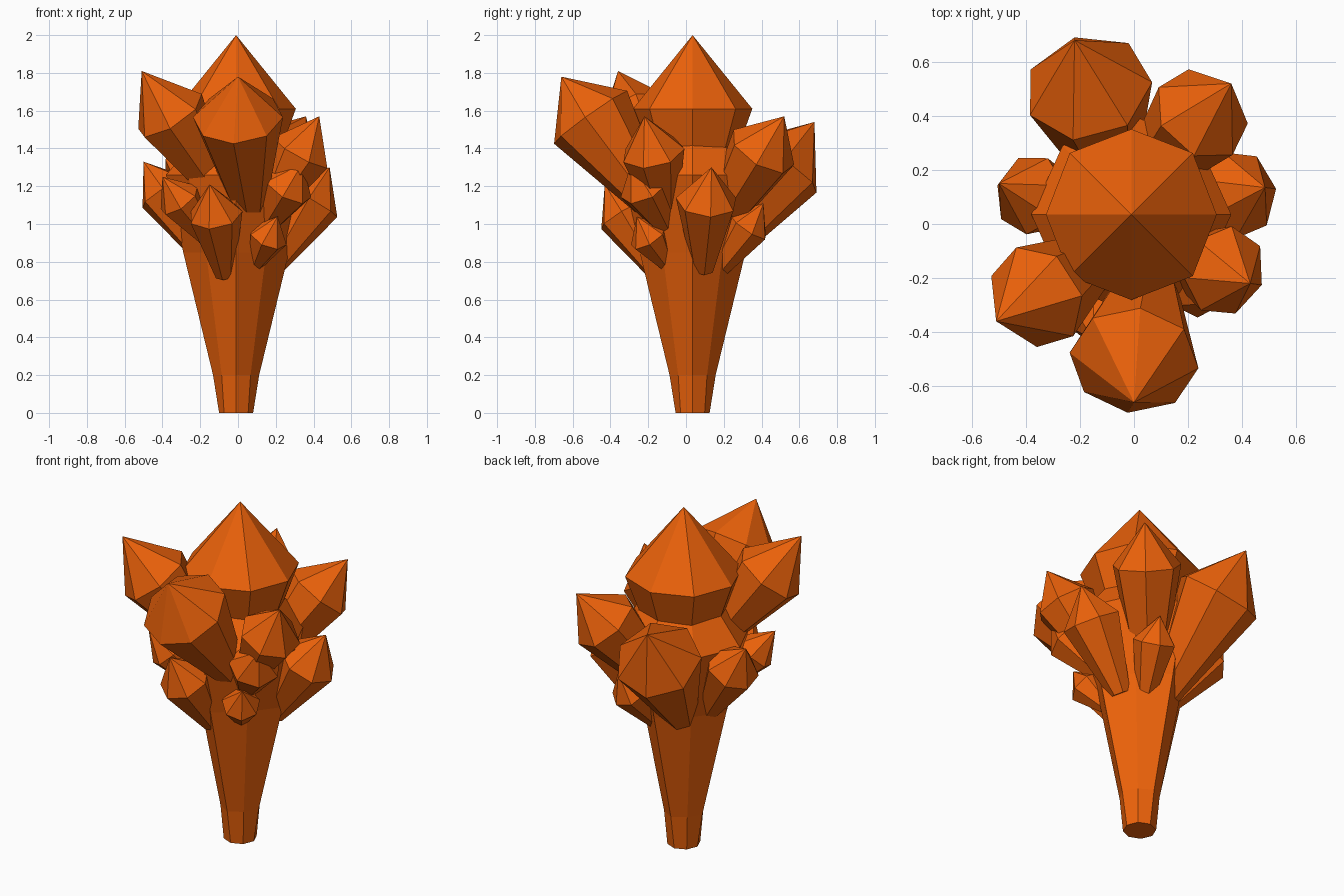
import bpy, bmesh, math
from mathutils import Vector

if "Cube" in bpy.data.objects:
    bpy.data.objects.remove(bpy.data.objects["Cube"])

orange = bpy.data.materials.new("orange_crystal")
orange.diffuse_color = (0.83, 0.12, 0.003, 1)
orange.use_nodes = True
orange.node_tree.nodes["Principled BSDF"].inputs["Base Color"].default_value = orange.diffuse_color


def lathe(name, sides, rings, apex, frame):
    """Flat-faced crystal: stacked rings (centre, even radius, odd radius) closed by a point."""
    right, up = frame
    bm = bmesh.new()
    loops = []
    for centre, even, odd in rings:
        loop = []
        for i in range(sides):
            a = 2 * math.pi * i / sides
            r = odd if i % 2 else even
            loop.append(bm.verts.new(centre + r * (right * math.sin(a) - up * math.cos(a))))
        loops.append(loop)
    tip = bm.verts.new(apex)
    bm.faces.new(loops[0])
    for i in range(sides):
        j = (i + 1) % sides
        for low, high in zip(loops, loops[1:]):
            bm.faces.new((low[i], low[j], high[j], high[i]))
        bm.faces.new((loops[-1][i], loops[-1][j], tip))
    bmesh.ops.recalc_face_normals(bm, faces=bm.faces)
    mesh = bpy.data.meshes.new(name)
    bm.to_mesh(mesh)
    bm.free()
    mesh.materials.append(orange)
    bpy.context.collection.objects.link(bpy.data.objects.new(name, mesh))


def upright(name, profile, apex_z):
    c = Vector((-0.01, 0.035, 0))
    rings = [(c + Vector((0, 0, z)), even, odd) for z, even, odd in profile]
    lathe(name, 8, rings, c + Vector((0, 0, apex_z)), (Vector((1, 0, 0)), Vector((0, 1, 0))))


def shard(name, base, centre, tip, radius, sides=7, taper=0.36):
    base, centre, tip = Vector(base), Vector(centre), Vector(tip)
    axis = (tip - base).normalized()
    right = Vector((0, 0, 1)).cross(axis).normalized()
    rings = [(base, radius * taper, radius * taper), (centre, radius, radius)]
    lathe(name, sides, rings, tip, (right, axis.cross(right)))


# Trunk with pinched diagonal corners, and the large crystal on top of it
upright("trunk", [(0, 0.09, 0.09), (0.2, 0.122, 0.108), (0.85, 0.28, 0.225), (1.26, 0.37, 0.36)], 1.72)
upright("top_crystal", [(1.15, 0.15, 0.15), (1.61, 0.316, 0.322)], 2.0)

# Leaning crystals: base, widest point, tip, radius, optional side count and taper
shards = {
    "front_large": ((0.06, -0.16, 1.08), (0, -0.505, 1.565), (0, -0.66, 1.78), 0.24, 8),
    "back_large": ((-0.08, 0.16, 0.82), (-0.17, 0.505, 1.31), (-0.22, 0.68, 1.54), 0.24),
    "left_front_upper": ((-0.09, -0.09, 1.15), (-0.36, -0.27, 1.58), (-0.51, -0.36, 1.81), 0.20),
    "right_front_upper": ((0.13, -0.11, 1.02), (0.335, -0.175, 1.38), (0.43, -0.22, 1.57), 0.17),
    "right_back_upper": ((0.04, 0.17, 1.0), (0.25, 0.405, 1.39), (0.36, 0.52, 1.57), 0.19, 7, 0.5),
    "right_middle": ((0.17, 0.09, 0.76), (0.385, 0.11, 1.12), (0.485, 0.135, 1.30), 0.165),
    "left_middle": ((-0.18, 0.06, 0.83), (-0.385, 0.11, 1.17), (-0.5, 0.15, 1.33), 0.15),
    "front_lower": ((-0.07, -0.14, 0.73), (-0.12, -0.33, 1.05), (-0.15, -0.43, 1.21), 0.145),
    "left_front_small": ((-0.14, -0.09, 0.9), (-0.31, -0.2, 1.13), (-0.40, -0.27, 1.25), 0.12),
    "right_front_small": ((0.12, -0.09, 0.96), (0.26, -0.215, 1.2), (0.34, -0.29, 1.32), 0.145),
    "front_tiny": ((0.09, -0.1, 0.78), (0.16, -0.20, 0.93), (0.21, -0.26, 1.04), 0.105),
    "back_small": ((0.06, 0.17, 0.76), (0.13, 0.33, 0.99), (0.16, 0.41, 1.11), 0.12, 7, 0.45),
}
for name, spec in shards.items():
    shard(name + "_crystal", *spec)
